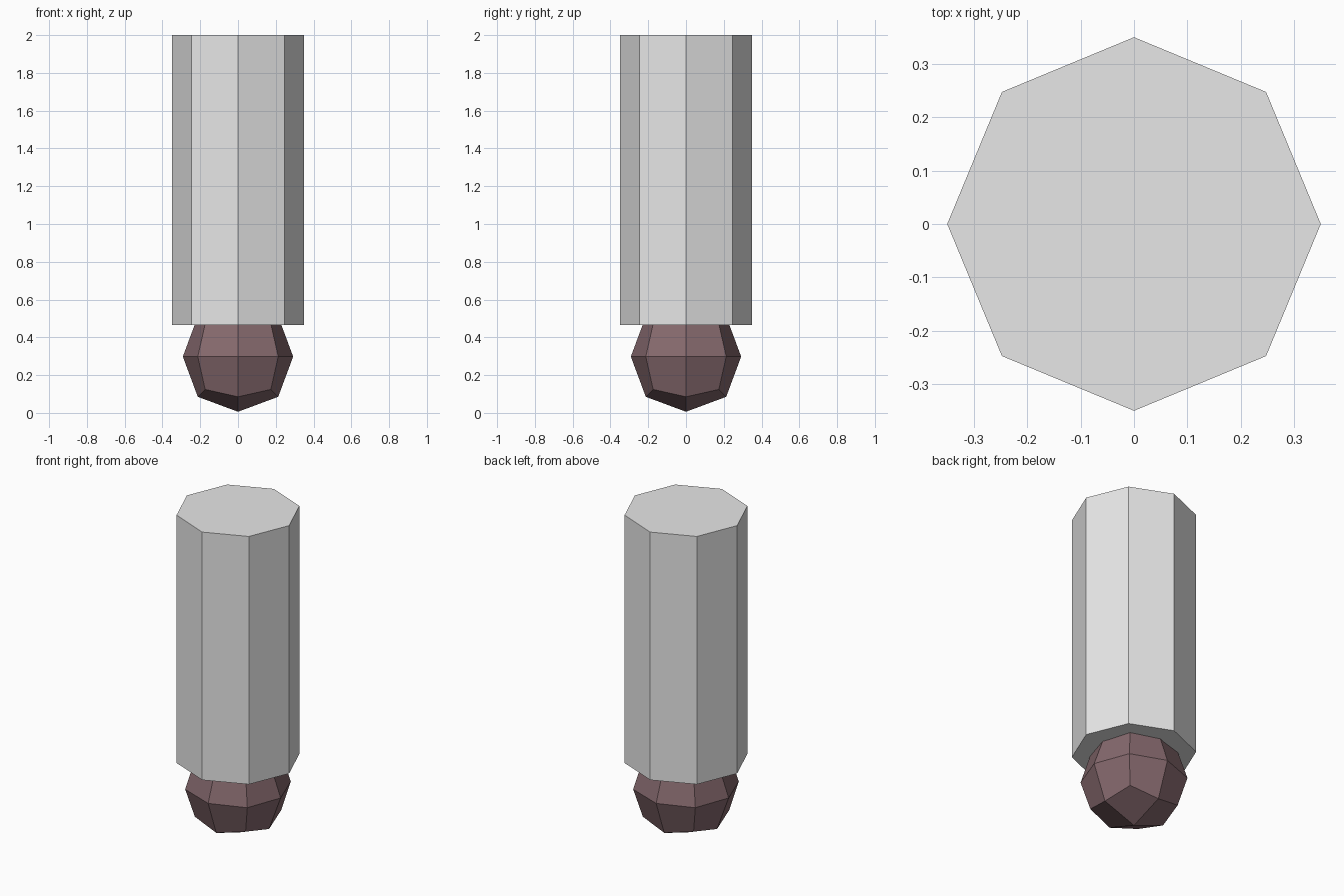
import bpy, bmesh
from mathutils import Vector

if "Cube" in bpy.data.objects:
    bpy.data.objects.remove(bpy.data.objects["Cube"])


def material(name, rgb):
    m = bpy.data.materials.new(name)
    m.diffuse_color = (*rgb, 1.0)
    m.use_nodes = True
    m.node_tree.nodes["Principled BSDF"].inputs["Base Color"].default_value = m.diffuse_color
    return m


def add_object(name, bm, mat):
    bmesh.ops.recalc_face_normals(bm, faces=bm.faces[:])
    mesh = bpy.data.meshes.new(name)
    bm.to_mesh(mesh)
    bm.free()
    mesh.materials.append(mat)
    obj = bpy.data.objects.new(name, mesh)
    bpy.context.collection.objects.link(obj)
    return obj


# Eight-sided shaft, closed at both ends
bottom, top = 0.465, 2.0
bm = bmesh.new()
bmesh.ops.create_cone(bm, cap_ends=True, segments=8, radius1=0.35,
                      radius2=0.35, depth=top - bottom)
bmesh.ops.translate(bm, verts=bm.verts[:], vec=(0, 0, (bottom + top) / 2))
add_object("shaft", bm, material("light grey", (0.8, 0.8, 0.8)))

# Ball tip: a cube divided once and rounded, face centres slightly flattened
bm = bmesh.new()
bmesh.ops.create_cube(bm, size=2)
bmesh.ops.subdivide_edges(bm, edges=bm.edges[:], cuts=1, use_grid_fill=True)
for v in bm.verts:
    on_axis = sum(abs(c) > 0.5 for c in v.co) == 1
    v.co = v.co.normalized() * (0.292 if on_axis else 0.301) + Vector((0, 0, 0.298))
add_object("ball_tip", bm, material("dusky brown", (0.235, 0.14, 0.153)))
